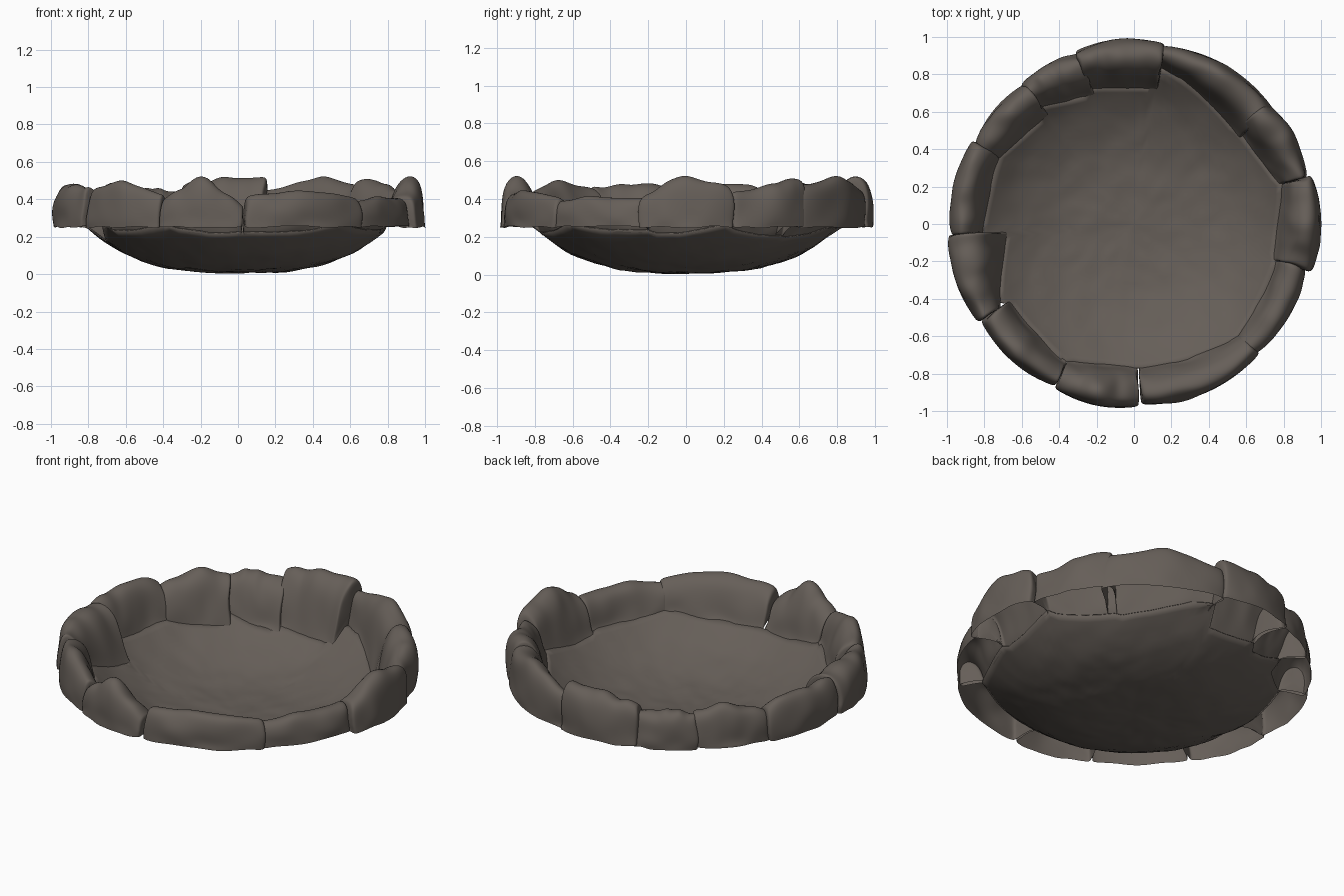
import bpy, bmesh, math, random
from mathutils import Vector, noise

if "Cube" in bpy.data.objects:
    bpy.data.objects.remove(bpy.data.objects["Cube"], do_unlink=True)
rng = random.Random(4)

stone_mat = bpy.data.materials.new("warm grey stone")
stone_mat.use_nodes = True
colour = (0.132, 0.113, 0.098, 1)
stone_mat.diffuse_color = colour
bsdf = next(n for n in stone_mat.node_tree.nodes if n.type == 'BSDF_PRINCIPLED')
bsdf.inputs["Base Color"].default_value = colour
bsdf.inputs["Roughness"].default_value = 0.9

# Rim stones: angles, inner radii, outer radius, crest heights along the stone
STONES = [
    ("left_stone", -15, 15, .76, .81, .985, .43, .53, .45),
    ("left_back_stone", 15, 43, .80, .74, .96, .42, .47, .50),
    ("back_left_long_stone", 39, 81, .72, .85, .965, .47, .52, .44),
    ("back_stone", 80, 109, .73, .76, .975, .51, .52, .48),
    ("back_right_stone", 107, 129, .72, .80, .955, .43, .46, .45),
    ("right_back_stone", 128, 154, .74, .80, .95, .46, .48, .43),
    ("right_long_stone", 153, 184, .80, .81, .97, .45, .47, .46),
    ("right_stone", 183.5, 212, .67, .84, .985, .46, .47, .46),
    ("right_front_stone", 212, 244, .78, .82, .965, .44, .49, .43),
    ("front_right_stone", 244, 271.5, .80, .76, .975, .40, .53, .36),
    ("front_left_stone", 272, 314, .76, .82, .965, .40, .46, .40),
    ("left_front_stone", 312, 345.5, .82, .78, .95, .39, .41, .41),
]


def finish(name, bm):
    """Turn a bmesh into a smooth shaded stone object."""
    bmesh.ops.recalc_face_normals(bm, faces=bm.faces)
    for f in bm.faces:
        f.smooth = True
    mesh = bpy.data.meshes.new(name)
    bm.to_mesh(mesh)
    bm.free()
    mesh.materials.append(stone_mat)
    obj = bpy.data.objects.new(name, mesh)
    bpy.context.collection.objects.link(obj)
    return obj


def bowl_height(r):
    return min(0.01 + 0.46 * r ** 3, 0.265)


def toe_radius(inner_a, inner_b, u):
    return inner_a + (inner_b - inner_a) * u - 0.02 * math.sin(math.pi * u)


def basin_reach(degrees):
    """Radius where the basin meets the feet of the stones."""
    reach = []
    for _, start, end, inner_a, inner_b, *_ in STONES:
        for turn in (degrees, degrees - 360):
            u = (turn - start) / (end - start)
            if -0.02 <= u <= 1.02:
                reach.append(toe_radius(inner_a, inner_b, min(max(u, 0), 1)))
    return max(reach, default=0.85) + 0.012


# Shallow basin: lumpy rings that reach out to the stones
def make_basin(rings=24, segments=120):
    bm = bmesh.new()
    loops = []
    for s in range(segments):
        degrees = 360 * s / segments
        a = math.radians(degrees)
        reach = basin_reach(degrees)
        loop = []
        for i in range(rings + 1):
            r = reach * i / rings
            p = Vector((r * math.cos(a), r * math.sin(a), bowl_height(r)))
            p.z += 0.007 * noise.noise(p * 6) + 0.004 * noise.noise(p * 15)
            loop.append(bm.verts.new(p))
        loops.append(loop)
    for s, a in enumerate(loops):
        b = loops[(s + 1) % segments]
        for i in range(rings):
            bm.faces.new((a[i], a[i + 1], b[i + 1], b[i]))
    bmesh.ops.remove_doubles(bm, verts=bm.verts, dist=0.0005)
    basin = finish("basin", bm)
    shell = basin.modifiers.new("thickness", 'SOLIDIFY')
    shell.thickness = 0.006
    shell.offset = 0


# Hollow stone section, open below: (inner to outer, bottom to crest)
SECTION = [(0, 0), (0.07, 0.12), (0.17, 0.42), (0.32, 0.77), (0.52, 0.97),
           (0.75, 1.02), (0.93, 0.86), (1, 0.5), (1.01, 0.2), (1.01, 0.03), (1.01, 0)]
STATIONS = [0, 0.02, 0.14, 0.26, 0.38, 0.5, 0.62, 0.74, 0.86, 0.98, 1]


def make_stone(name, start, end, inner_a, inner_b, outer, low, mid, high):
    """Loft one rim stone round the circle between two angles."""
    bm = bmesh.new()
    loops = []
    for u in STATIONS:
        angle = math.radians(start + (end - start) * u)
        side = Vector((math.cos(angle), math.sin(angle), 0))
        tip = 0.012 if u in (0, 1) else 0
        inner = toe_radius(inner_a, inner_b, u)
        rim = outer + 0.015 * math.sin(math.pi * u) - tip
        crest = (low + (mid - low) * u * 2 if u < 0.5
                 else mid + (high - mid) * (u * 2 - 1)) - tip
        crest += rng.uniform(-0.012, 0.016)
        foot = 0.25 + rng.uniform(-0.006, 0.01)
        loop = []
        for t, h in SECTION:
            toe = bowl_height(inner) - 0.003
            base = toe + (foot - toe) * min(1, t * 1.3)
            p = side * (inner + (rim - inner) * t)
            p.z = base + (crest - base) * h
            if h > 0.1:
                p += noise.noise_vector(p * 6) * 0.018
                p += noise.noise_vector(p * 14) * 0.012
            loop.append(bm.verts.new(p))
        loops.append(loop)
        # End wall, with its lower edge lifted clear of the basin
        if tip:
            heel = bm.verts.new(side * max(0.81, inner + 0.02) + Vector((0, 0, 0.27)))
            bm.faces.new(loop + [heel])
    for a, b in zip(loops, loops[1:]):
        for i in range(len(SECTION) - 1):
            bm.faces.new((a[i], a[i + 1], b[i + 1], b[i]))
    stone = finish(name, bm)
    soft = stone.modifiers.new("soften", 'SUBSURF')
    soft.levels = soft.render_levels = 2


make_basin()
for row in STONES:
    make_stone(*row)
